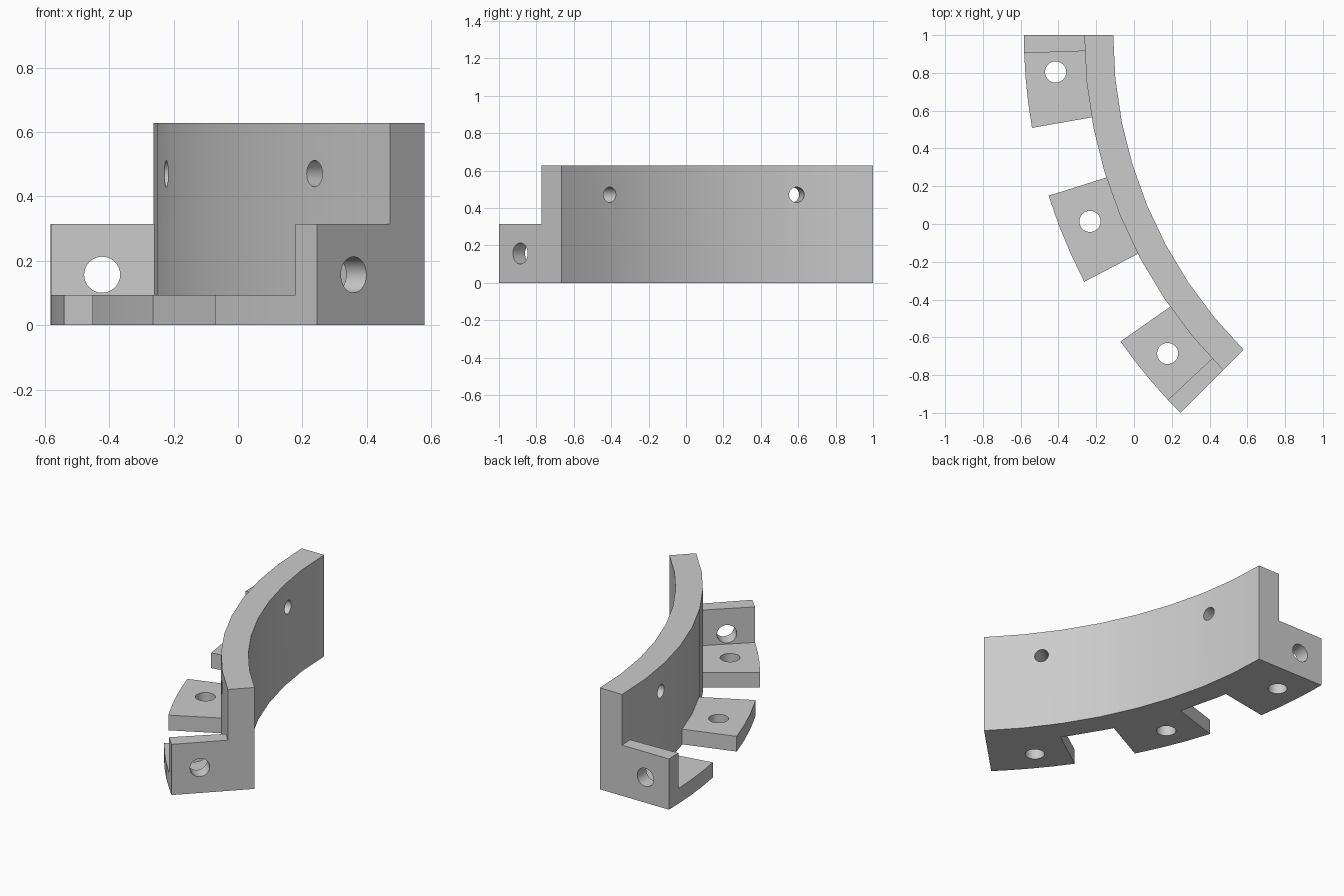
import bpy, bmesh
from math import radians, sin, cos, pi
from mathutils import Vector, Matrix

cube = bpy.data.objects.get("Cube")
if cube:
    bpy.data.objects.remove(cube, do_unlink=True)

CENTRE_X, CENTRE_Y = 2.245, 1.0           # centre of the arc
R_IN, R_OUT, R_TAB = 2.355, 2.508, 2.828  # wall inner, wall outer, tab outer
WALL_H, FLANGE_H, TAB_H = 0.628, 0.314, 0.094
FLANGE = 1.93                             # flange thickness in degrees
R_HOLE = 2.667

grey = bpy.data.materials.new("plain_grey")
grey.use_nodes = True
colour = (0.6, 0.6, 0.6, 1)
grey.diffuse_color = colour
grey.node_tree.nodes["Principled BSDF"].inputs["Base Color"].default_value = colour


def polar(r, deg, z=0.0):
    a = radians(deg)
    return Vector((CENTRE_X - r * cos(a), CENTRE_Y - r * sin(a), z))


def make_object(name, bm):
    bmesh.ops.recalc_face_normals(bm, faces=bm.faces)
    mesh = bpy.data.meshes.new(name)
    bm.to_mesh(mesh)
    bm.free()
    obj = bpy.data.objects.new(name, mesh)
    bpy.context.collection.objects.link(obj)
    mesh.materials.append(grey)
    return obj


def sector(name, r0, r1, a0, a1, height, steps):
    """Solid ring segment standing on the ground."""
    bm = bmesh.new()
    rings = []
    for i in range(steps + 1):
        a = a0 + (a1 - a0) * i / steps
        corners = ((r0, 0), (r1, 0), (r1, height), (r0, height))
        rings.append([bm.verts.new(polar(r, a, z)) for r, z in corners])
    for p, q in zip(rings, rings[1:]):
        for k in range(4):
            n = (k + 1) % 4
            bm.faces.new((p[k], p[n], q[n], q[k]))
    bm.faces.new(rings[0])
    bm.faces.new(rings[-1])
    return make_object(name, bm)


def drill(obj, point, axis, radius):
    """Cut a round through hole."""
    bm = bmesh.new()
    turn = axis.to_track_quat('Z', 'Y').to_matrix().to_4x4()
    bmesh.ops.create_cone(bm, cap_ends=True, segments=32, radius1=radius,
                          radius2=radius, depth=0.5,
                          matrix=Matrix.Translation(point) @ turn)
    cutter = make_object("hole_cutter", bm)
    cutter.hide_render = True
    mod = obj.modifiers.new("hole", 'BOOLEAN')
    mod.operation, mod.solver, mod.object = 'DIFFERENCE', 'EXACT', cutter
    bpy.context.view_layer.objects.active = obj
    bpy.ops.object.modifier_apply(modifier=mod.name)
    bpy.data.objects.remove(cutter, do_unlink=True)


parts = []

# Curved wall with two radial holes
wall = sector("curved_wall", R_IN, R_OUT, 0, 45, WALL_H, 8)
for a in (10, 36.75):
    drill(wall, polar((R_IN + R_OUT) / 2, a, WALL_H * 0.75),
          polar(1, a) - polar(0, a), 0.041)
parts.append(wall)

# Foot tabs with vertical holes; their inner edge sits inside the wall
R_JOIN = R_OUT - 0.015
for name, a0, a1, hole in (("rear_tab", FLANGE, 10, 4.2),
                           ("middle_tab", 17.5, 27.5, 21.7),
                           ("front_tab", 35, 45 - FLANGE, 39.2)):
    tab = sector(name, R_JOIN, R_TAB, a0, a1, TAB_H, 3)
    drill(tab, polar(R_HOLE, hole, TAB_H / 2), Vector((0, 0, 1)), 0.056)
    parts.append(tab)

# End flanges with holes along the arc
for name, a0, end in (("rear_flange", 0, 0), ("front_flange", 45 - FLANGE, 45)):
    flange = sector(name, R_JOIN, R_TAB, a0, a0 + FLANGE, FLANGE_H, 1)
    tangent = polar(1, end + 90) - polar(0, end)
    drill(flange, polar(R_HOLE, end, FLANGE_H / 2), tangent, 0.056)
    parts.append(flange)

# Smooth the curved faces, keep the edges sharp
for obj in parts:
    bpy.ops.object.select_all(action='DESELECT')
    obj.select_set(True)
    bpy.context.view_layer.objects.active = obj
    bpy.ops.object.shade_smooth_by_angle(angle=radians(30))
